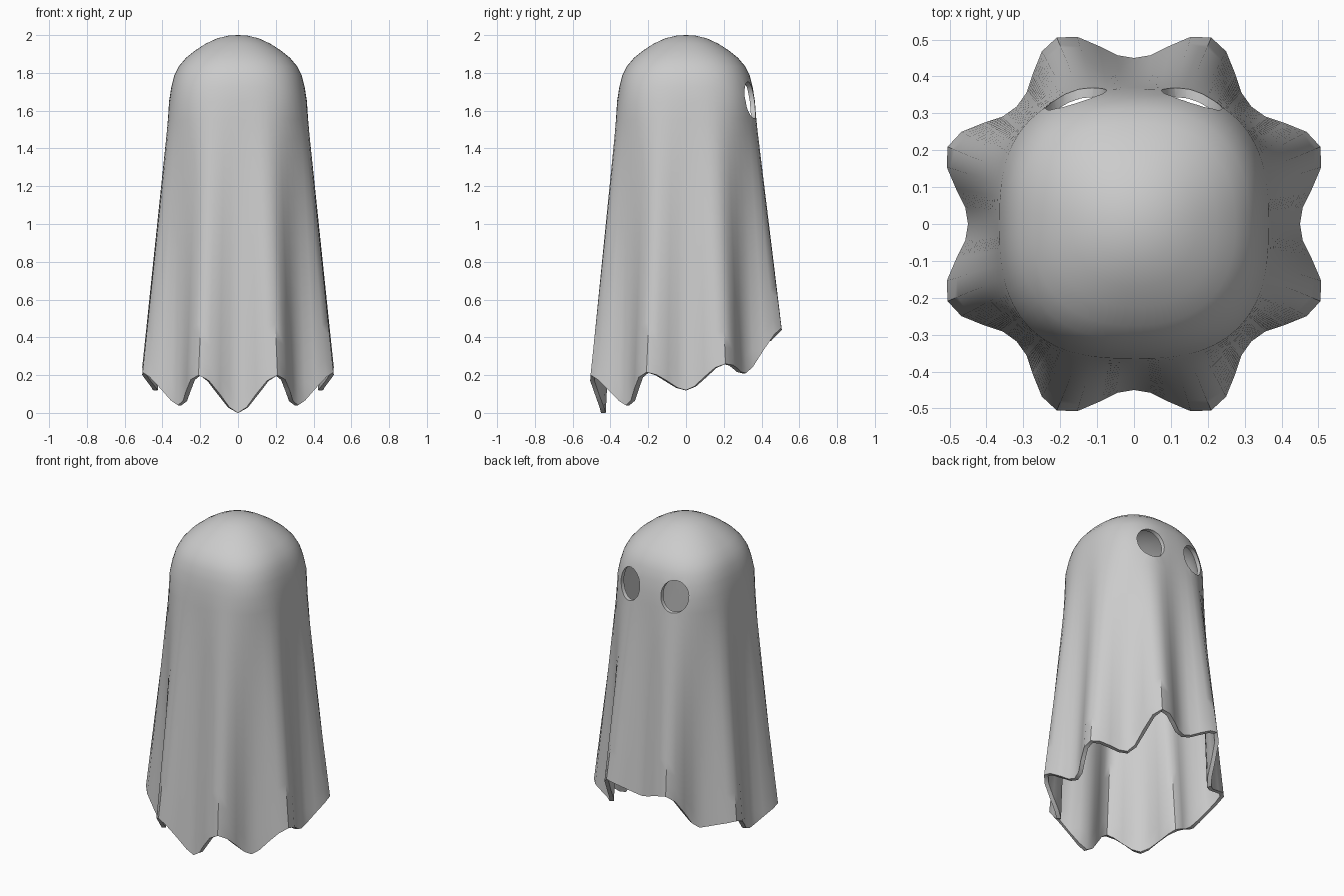
import bpy, bmesh, math

if "Cube" in bpy.data.objects:
    bpy.data.objects.remove(bpy.data.objects["Cube"])

SEG = 64
# dome profile: (half width, height)
DOME = [(.05, 1.997), (.11, 1.983), (.17, 1.955), (.225, 1.92), (.275, 1.88),
        (.313, 1.835), (.338, 1.785), (.353, 1.725), (.365, 1.65)]
# hem height every 22.5 degrees from the front round to the back
HEM = [0, .2, .04, .215, .12, .26, .21, .45, .38]
ROWS = 16


def head_radius(a, n):
    return (abs(math.cos(a)) ** n + abs(math.sin(a)) ** n) ** (-1 / n)


def hem_height(a):
    k = abs((a + math.pi) % (2 * math.pi) - math.pi) / (math.pi / 8)
    i = min(int(k), 7)
    f = (1 - math.cos((k - i) * math.pi)) / 2
    return HEM[i] + (HEM[i + 1] - HEM[i]) * f


def hem_radius(a):
    return .45 + .097 * ((1 - math.cos(8 * a)) / 2) ** 1.2


def activate(ob):
    bpy.ops.object.select_all(action='DESELECT')
    ob.select_set(True)
    bpy.context.view_layer.objects.active = ob


# draped sheet: dome rings, then straight folds down to the hem
bm = bmesh.new()
angles = [2 * math.pi * i / SEG for i in range(SEG)]
rings = []


def add_ring(points):
    rings.append([bm.verts.new((r * math.sin(a), -r * math.cos(a), z))
                  for a, (r, z) in zip(angles, points)])


for j, (w, z) in enumerate(DOME):
    n = 2 + .7 * j / (len(DOME) - 1)
    add_ring([(w * head_radius(a, n), z) for a in angles])
for j in range(1, ROWS + 1):
    t = j / ROWS
    pts = []
    for a in angles:
        r0 = .365 * head_radius(a, 2.7)
        pts.append((r0 + (hem_radius(a) - r0) * t, 1.65 + (hem_height(a) - 1.65) * t))
    add_ring(pts)
apex = bm.verts.new((0, 0, 2))
for i in range(SEG):
    k = (i + 1) % SEG
    bm.faces.new((apex, rings[0][i], rings[0][k]))
    for top, low in zip(rings, rings[1:]):
        bm.faces.new((top[i], low[i], low[k], top[k]))
bmesh.ops.recalc_face_normals(bm, faces=bm.faces)
mesh = bpy.data.meshes.new("sheet")
bm.to_mesh(mesh)
bm.free()
sheet = bpy.data.objects.new("sheet", mesh)
bpy.context.collection.objects.link(sheet)

# cloth thickness, inwards
solid = sheet.modifiers.new("thickness", 'SOLIDIFY')
solid.thickness = .025
solid.offset = -1

# two oval eye holes in the back (+y) side
cutters = []
for s in (-1, 1):
    bpy.ops.mesh.primitive_cylinder_add(vertices=32, radius=1, depth=.4,
                                        location=(s * .157, .38, 1.655),
                                        rotation=(math.pi / 2, 0, 0))
    cutter = bpy.context.object
    cutter.name = "eye_cutter"
    cutter.scale = (.082, .098, 1)
    cutter.hide_render = True
    cutters.append(cutter)
    cut = sheet.modifiers.new("eye_hole", 'BOOLEAN')
    cut.operation = 'DIFFERENCE'
    cut.solver = 'EXACT'
    cut.object = cutter

activate(sheet)
for name in [m.name for m in sheet.modifiers]:
    bpy.ops.object.modifier_apply(modifier=name)
for c in cutters:
    bpy.data.objects.remove(c)
activate(sheet)
bpy.ops.object.shade_smooth_by_angle(angle=math.radians(40))
